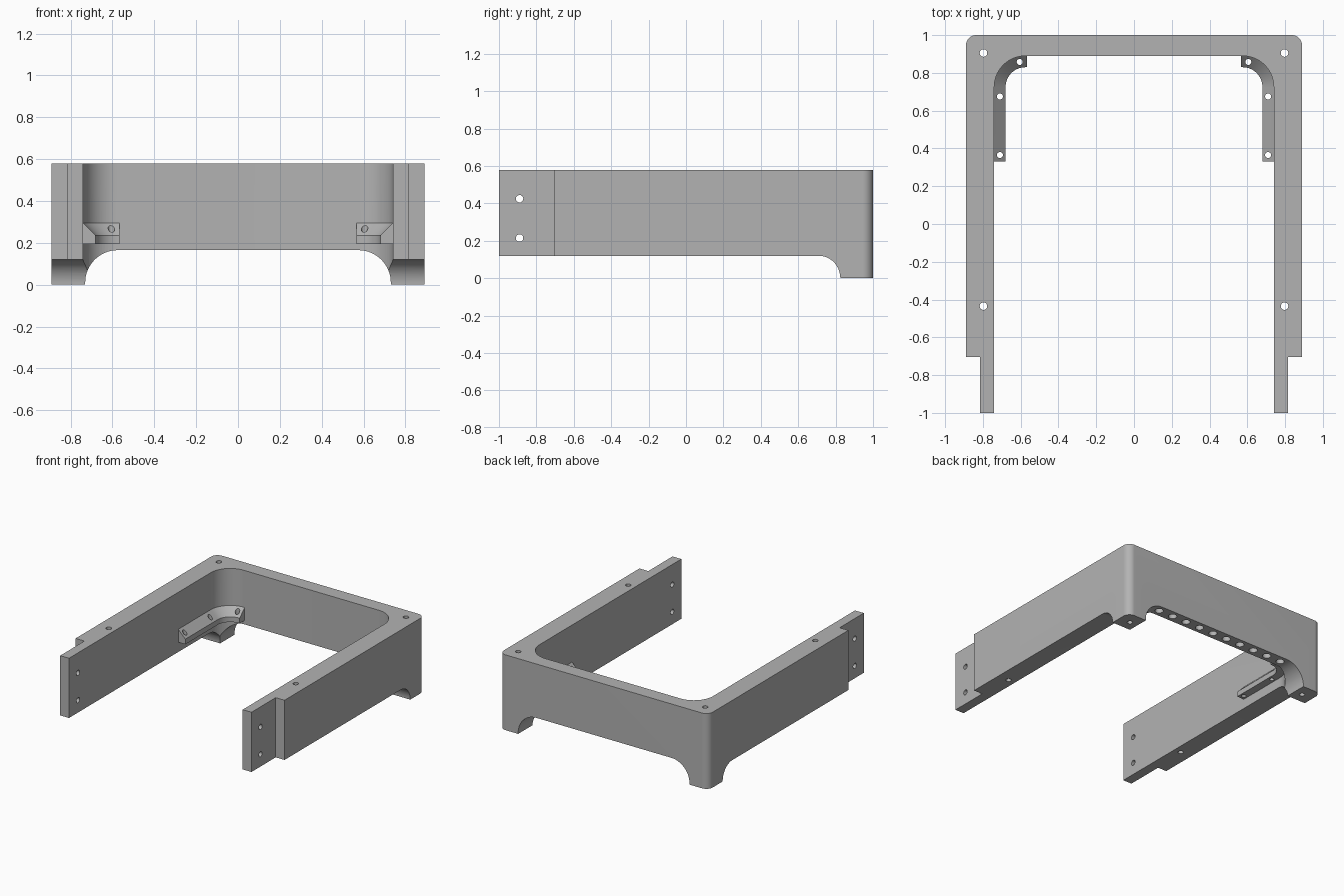
import bpy, bmesh, math
from mathutils import Vector, Matrix

if "Cube" in bpy.data.objects:
    bpy.data.objects.remove(bpy.data.objects["Cube"])

grey = bpy.data.materials.new("plain grey")
grey.use_nodes = True
colour = (0.45, 0.45, 0.45, 1)
grey.diffuse_color = colour
grey.node_tree.nodes["Principled BSDF"].inputs["Base Color"].default_value = colour

HEIGHT, ARM_BOTTOM = 0.58, 0.12
OUT, WALL, BACK = 0.89, 0.74, 0.89
R = 0.165
CX, CY = WALL - R, BACK - R


def arc(cx, cy, rx, ry, start, end, n=16):
    angles = [math.radians(start + (end - start) * i / n) for i in range(n + 1)]
    return [(cx + rx * math.cos(a), cy + ry * math.sin(a)) for a in angles]


def mirrored(half):
    return half + [(-x, y) for x, y in reversed(half)]


def make_object(name, bm):
    bmesh.ops.recalc_face_normals(bm, faces=bm.faces)
    mesh = bpy.data.meshes.new(name)
    bm.to_mesh(mesh)
    bm.free()
    mesh.materials.append(grey)
    ob = bpy.data.objects.new(name, mesh)
    bpy.context.collection.objects.link(ob)
    return ob


def prism(name, points, place, low, high):
    """Extrude a flat outline; place maps (u, v, depth) to a position."""
    bm = bmesh.new()
    face = bm.faces.new([bm.verts.new(place(u, v, low)) for u, v in points])
    grown = bmesh.ops.extrude_face_region(bm, geom=[face])
    shift = Vector(place(0, 0, high)) - Vector(place(0, 0, low))
    bmesh.ops.translate(bm, vec=shift, verts=[v for v in grown["geom"] if isinstance(v, bmesh.types.BMVert)])
    return make_object(name, bm)


def drills(name, holes):
    """One mesh of cylinders, each given by centre, radius, length and axis."""
    bm = bmesh.new()
    for centre, radius, length, axis in holes:
        turn = Matrix.Rotation(math.pi / 2, 4, "Y") if axis == "X" else Matrix()
        bmesh.ops.create_cone(bm, cap_ends=True, segments=24, radius1=radius, radius2=radius,
                              depth=length, matrix=Matrix.Translation(centre) @ turn)
    return make_object(name, bm)


def cut(target, cutter):
    cutter.hide_render = True
    mod = target.modifiers.new("cut", "BOOLEAN")
    mod.operation, mod.solver, mod.object = "DIFFERENCE", "EXACT", cutter
    bpy.ops.object.select_all(action="DESELECT")
    bpy.context.view_layer.objects.active = target
    target.select_set(True)
    bpy.ops.object.modifier_apply(modifier=mod.name)
    bpy.data.objects.remove(cutter)


def smooth(ob):
    bpy.ops.object.select_all(action="DESELECT")
    bpy.context.view_layer.objects.active = ob
    ob.select_set(True)
    bpy.ops.object.shade_smooth_by_angle(angle=math.radians(30))


# U-shaped frame with stepped front tabs and rounded back corners
half = arc(CX, CY, R, R, 90, 0)
half += [(WALL, -1), (0.815, -1), (0.815, -0.705), (OUT, -0.705)]
half += arc(OUT - 0.055, 0.945, 0.055, 0.055, 0, 90)
frame = prism("frame", mirrored(half), lambda u, v, d: (u, v, d), 0, HEIGHT)

# Clearance under the arms, leaving the back feet
side = [(-1.2, -0.1), (0.825, -0.1)] + arc(0.71, 0, 0.115, ARM_BOTTOM, 0, 90) + [(-1.2, ARM_BOTTOM)]
cut(frame, prism("arm_clearance", side, lambda u, v, d: (d, u, v), -1.2, 1.2))

# Arch under the back wall
arch = mirrored([(0.73, -0.1)] + arc(0.575, 0.01, 0.155, 0.155, 0, 90))
cut(frame, prism("back_arch", arch, lambda u, v, d: (u, d, v), 0.4, 1.2))

# Screw holes, tab holes and the row of sockets under the back wall
holes = [((0.56 * (2 * i / 9 - 1), 0.945, 0.165), 0.03, 0.24, "Z") for i in range(10)]
for s in (-1, 1):
    holes += [((s * 0.797, y, 0.3), 0.02, 1, "Z") for y in (0.905, -0.435)]
    holes += [((s * 0.78, -0.89, z), 0.02, 0.4, "X") for z in (0.215, 0.425)]
cut(frame, drills("frame_drills", holes))
smooth(frame)


# Inner support ledges: a sloped section swept around each back corner
def ledge(name, s):
    section = [(-0.02, 0.295), (0, 0.295), (0.06, 0.235), (0.06, 0.195), (-0.02, 0.195)]
    path = [(WALL, 0.33, 0)]
    path += [(x, y, 90 * i / 16) for i, (x, y) in enumerate(arc(CX, CY, R, R, 0, 90))]
    path += [(0.567, BACK, 90)]
    bm = bmesh.new()
    rings = []
    for x, y, deg in path:
        c, n = math.cos(math.radians(deg)), math.sin(math.radians(deg))
        rings.append([bm.verts.new((s * (x - d * c), y - d * n, z)) for d, z in section])
    for a, b in zip(rings, rings[1:]):
        for i in range(len(section)):
            j = (i + 1) % len(section)
            bm.faces.new((a[i], a[j], b[j], b[i]))
    bm.faces.new(rings[0])
    bm.faces.new(rings[-1])
    ob = make_object(name, bm)
    spots = [(0.605, 0.858), (0.71, 0.675), (0.71, 0.365)]
    cut(ob, drills("ledge_drills", [((s * x, y, 0.25), 0.016, 0.3, "Z") for x, y in spots]))
    smooth(ob)


ledge("left_ledge", 1)
ledge("right_ledge", -1)
